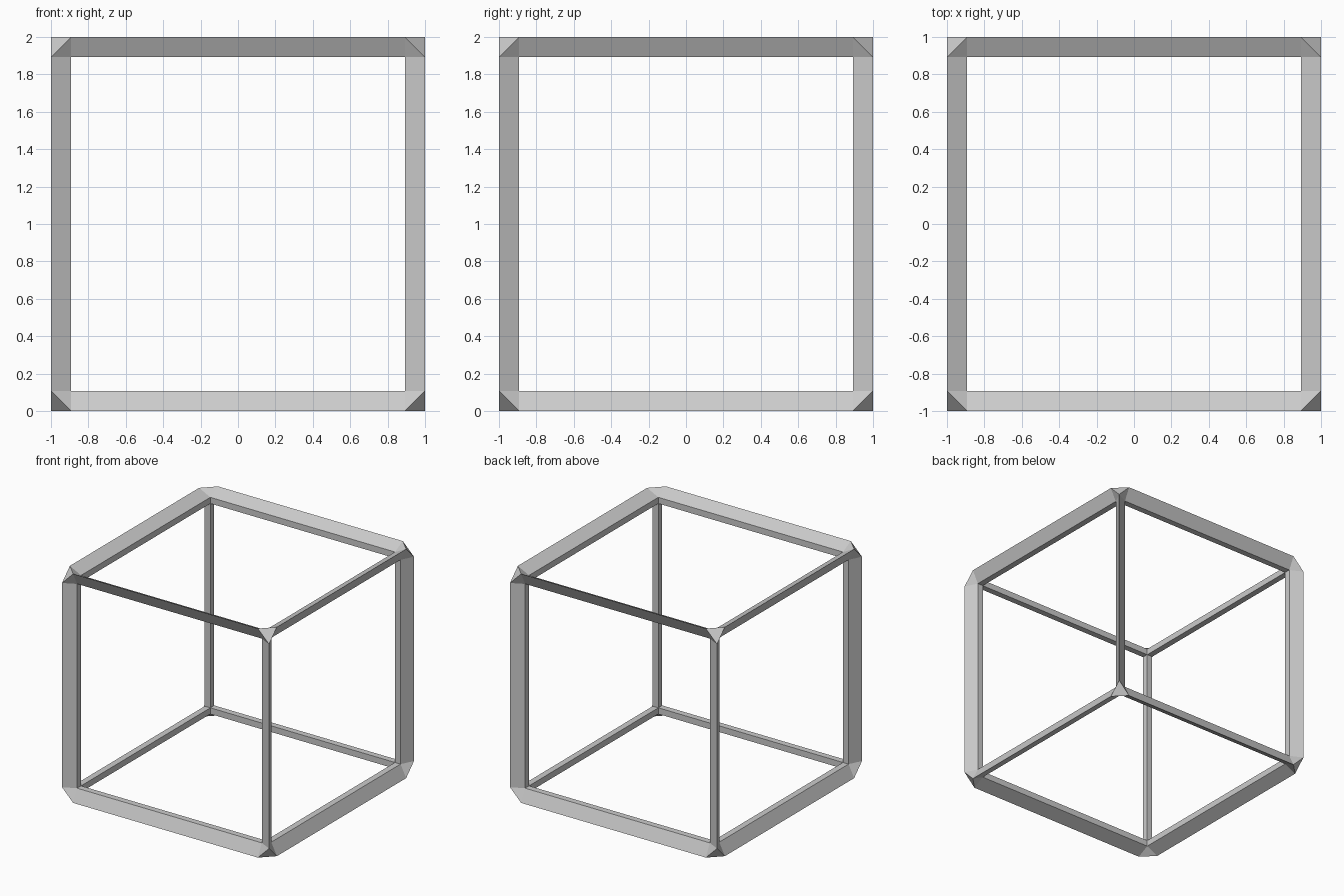
import bpy, bmesh
from math import pi
from itertools import product
from mathutils import Matrix, Vector

if "Cube" in bpy.data.objects:
    bpy.data.objects.remove(bpy.data.objects["Cube"])

W = 0.108          # bar width seen square-on, also the size of the corner cut
I = 1 - W          # half-size of the square openings
R = 1 - W / 2      # depth at which the sloped rim meets the opening

bm = bmesh.new()


def face(points, turn=Matrix.Identity(3)):
    bm.faces.new([bm.verts.new(turn @ Vector(p)) for p in points])


# One quarter of the rim on the top face: sloped bar, corner triangle, inner wall
def rim_quarter(turn):
    face([(1, -I, 1), (1, I, 1), (I, I, R), (I, -I, R)], turn)
    face([(1, I, 1), (I, 1, 1), (I, I, R)], turn)
    face([(I, -I, R), (I, I, R), (I, I, I), (I, -I, I)], turn)


# Six cube sides, four quarters each
sides = [Matrix.Rotation(a * pi / 2, 3, 'X') for a in range(4)]
sides += [Matrix.Rotation(s * pi / 2, 3, 'Y') for s in (1, -1)]
for side in sides:
    for q in range(4):
        rim_quarter(side @ Matrix.Rotation(q * pi / 2, 3, 'Z'))

# Flat triangles cutting off the eight corners
for x, y, z in product((-1, 1), repeat=3):
    face([(x, y, z * I), (x, y * I, z), (x * I, y, z)])

# Weld into one closed shell, standing on the ground
bmesh.ops.remove_doubles(bm, verts=bm.verts, dist=0.001)
bmesh.ops.recalc_face_normals(bm, faces=bm.faces)
bmesh.ops.translate(bm, verts=bm.verts, vec=(0, 0, 1))
mesh = bpy.data.meshes.new("cube_frame")
bm.to_mesh(mesh)
bm.free()
bpy.context.collection.objects.link(bpy.data.objects.new("cube_frame", mesh))
